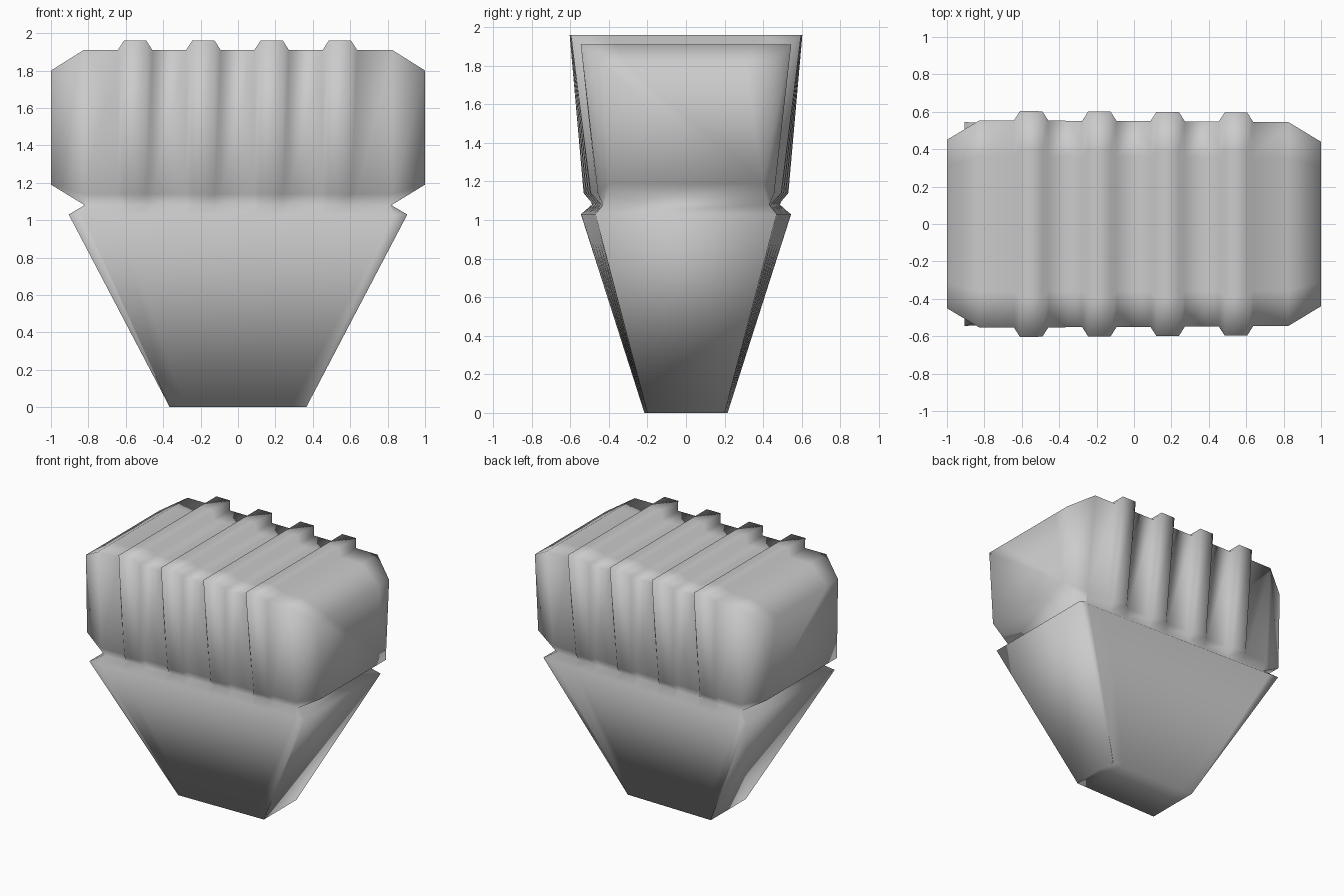
import bpy, bmesh

if "Cube" in bpy.data.objects:
    bpy.data.objects.remove(bpy.data.objects["Cube"])


# The body narrows from the left end to the right end
def taper(x, left, right):
    return left + (right - left) * (x + 0.905) / 1.81


# Front profile at one station, bottom to top: foot, rim, neck, block, crown
def profile(x, rib=0.0):
    neck = taper(x, 0.49, 0.43)
    low = taper(x, 0.51, 0.455) + rib * 0.6
    top = taper(x, 0.555, 0.545) + rib
    z = 1.91 + rib
    return [(x * 0.442, taper(x, 0.215, 0.20), 0),
            (x * 1.01, taper(x, 0.545, 0.47), 1.03),
            (x * 0.98, neck, 1.08), (x, low, 1.14),
            (x, top, z), (x, top * 0.65, z)]


# Chamfered end profile
def end(s):
    low, top = taper(s, 0.435, 0.40), taper(s, 0.45, 0.44)
    return [(s * 0.365, taper(s, 0.215, 0.20), 0),
            (s * 0.905, taper(s * 0.905, 0.545, 0.47), 1.03),
            (s * 0.82, taper(s, 0.48, 0.43), 1.08),
            (s, low, 1.19), (s, top, 1.80), (s, top * 0.7, 1.80)]


# Stations from left to right: two ends with four ribs between
stations = [end(-1), profile(-0.825)]
for cx in (-0.55, -0.185, 0.18, 0.545):
    stations += [profile(cx - 0.092), profile(cx - 0.06, 0.05),
                 profile(cx + 0.06, 0.05), profile(cx + 0.092)]
stations += [profile(0.825), end(1)]

# Mirror each profile front to back and skin neighbouring stations
bm = bmesh.new()
loops = []
for prof in stations:
    pts = [(x, -y, z) for x, y, z in prof]
    pts += [(x, -y, z) for x, y, z in reversed(pts)]
    loops.append([bm.verts.new(p) for p in pts])
n = len(loops[0])
for a, b in zip(loops, loops[1:]):
    for i in range(n):
        j = (i + 1) % n
        bm.faces.new((a[i], a[j], b[j], b[i]))

# End walls, one panel per level
for lp in (loops[0], loops[-1]):
    for i in range(3):
        bm.faces.new((lp[i], lp[i + 1], lp[n - 2 - i], lp[n - 1 - i]))
    bm.faces.new(lp[3:n - 3])

bmesh.ops.recalc_face_normals(bm, faces=bm.faces)
for f in bm.faces:
    f.smooth = True
me = bpy.data.meshes.new("ribbed_tapered_block")
bm.to_mesh(me)
bm.free()
ob = bpy.data.objects.new("ribbed_tapered_block", me)
bpy.context.collection.objects.link(ob)
